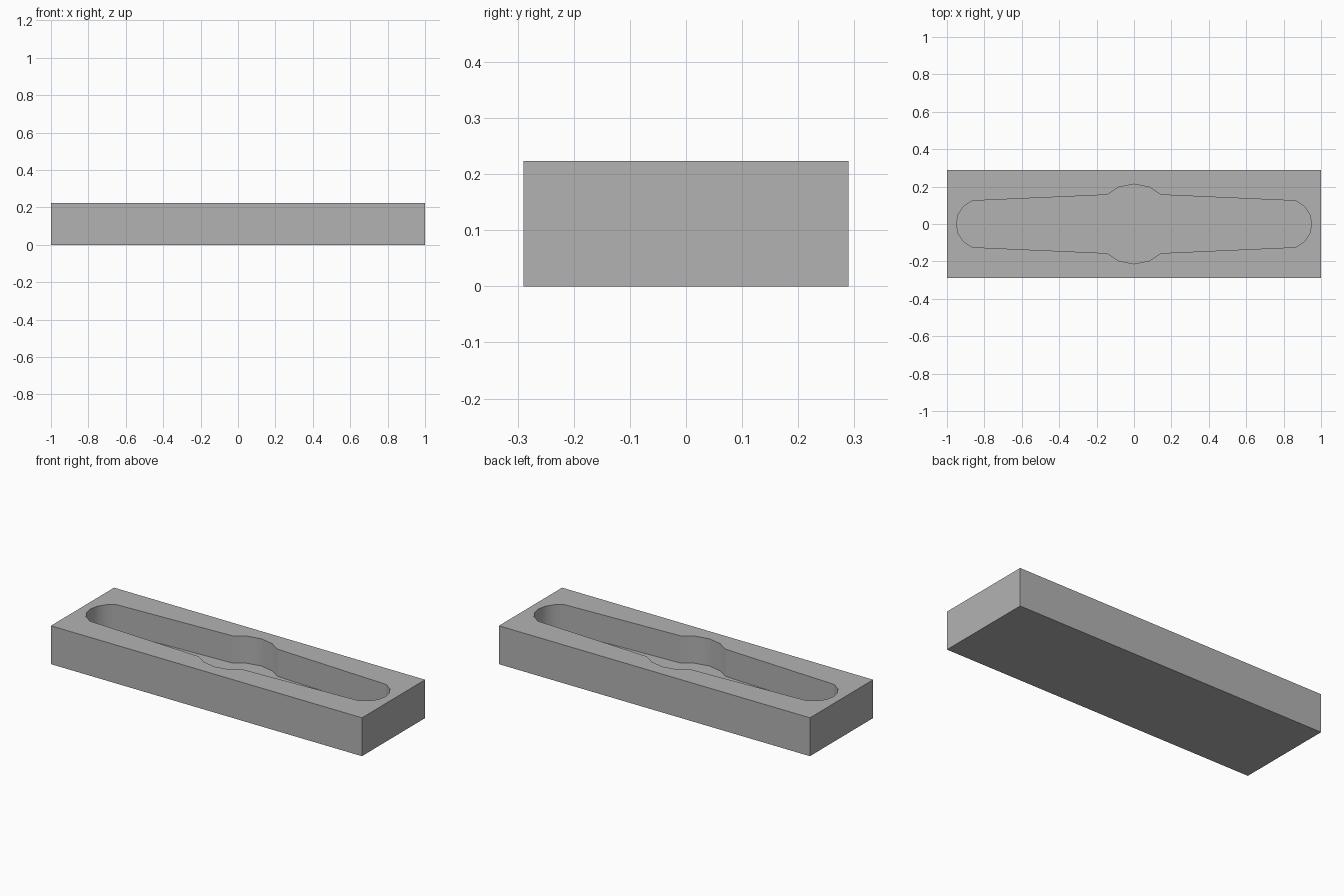
import bpy
import bmesh
from math import cos, sin, pi

LENGTH, WIDTH, HEIGHT = 2.0, 0.58, 0.223
FLOOR = 0.065

if "Cube" in bpy.data.objects:
    bpy.data.objects.remove(bpy.data.objects["Cube"])

grey = bpy.data.materials.new("plain grey")
grey.use_nodes = True
colour = (0.45, 0.45, 0.45, 1)
grey.diffuse_color = colour
grey.node_tree.nodes["Principled BSDF"].inputs["Base Color"].default_value = colour


def prism(name, outline, bottom, top):
    """Extrude a counter-clockwise outline upward into a closed solid."""
    bm = bmesh.new()
    face = bm.faces.new([bm.verts.new((x, y, bottom)) for x, y in outline])
    ext = bmesh.ops.extrude_face_region(bm, geom=[face], use_keep_orig=True)
    verts = [v for v in ext["geom"] if isinstance(v, bmesh.types.BMVert)]
    bmesh.ops.translate(bm, verts=verts, vec=(0, 0, top - bottom))
    bmesh.ops.recalc_face_normals(bm, faces=bm.faces)
    mesh = bpy.data.meshes.new(name)
    bm.to_mesh(mesh)
    bm.free()
    mesh.materials.append(grey)
    obj = bpy.data.objects.new(name, mesh)
    bpy.context.collection.objects.link(obj)
    return obj


# Solid rectangular block
hx, hy = LENGTH / 2, WIDTH / 2
block = prism("block", [(-hx, -hy), (hx, -hy), (hx, hy), (-hx, hy)], 0, HEIGHT)

# Pocket outline: rounded end, tapering side, bulged middle; one quarter mirrored
step = pi / 8
quarter = [(0.82 + 0.13 * cos(i * step), 0.13 * sin(i * step)) for i in range(3)]
quarter += [(0.866, 0.124), (0.144, 0.156)]
quarter += [(0.213 * cos(i * step), 0.213 * sin(i * step)) for i in (3, 4)]
upper = quarter + [(-x, y) for x, y in quarter[-2::-1]]
outline = upper + [(x, -y) for x, y in upper[-2:0:-1]]
cutter = prism("pocket_cutter", outline, FLOOR, HEIGHT + 0.1)
cutter.hide_render = True

# Sink the pocket into the block
mod = block.modifiers.new("pocket", "BOOLEAN")
mod.operation = "DIFFERENCE"
mod.solver = "EXACT"
mod.object = cutter
bpy.context.view_layer.objects.active = block
bpy.ops.object.modifier_apply(modifier=mod.name)
bpy.data.objects.remove(cutter)

# Smooth the curved pocket walls, keeping the sharp edges
block.select_set(True)
bpy.ops.object.shade_smooth_by_angle(angle=pi / 6)
